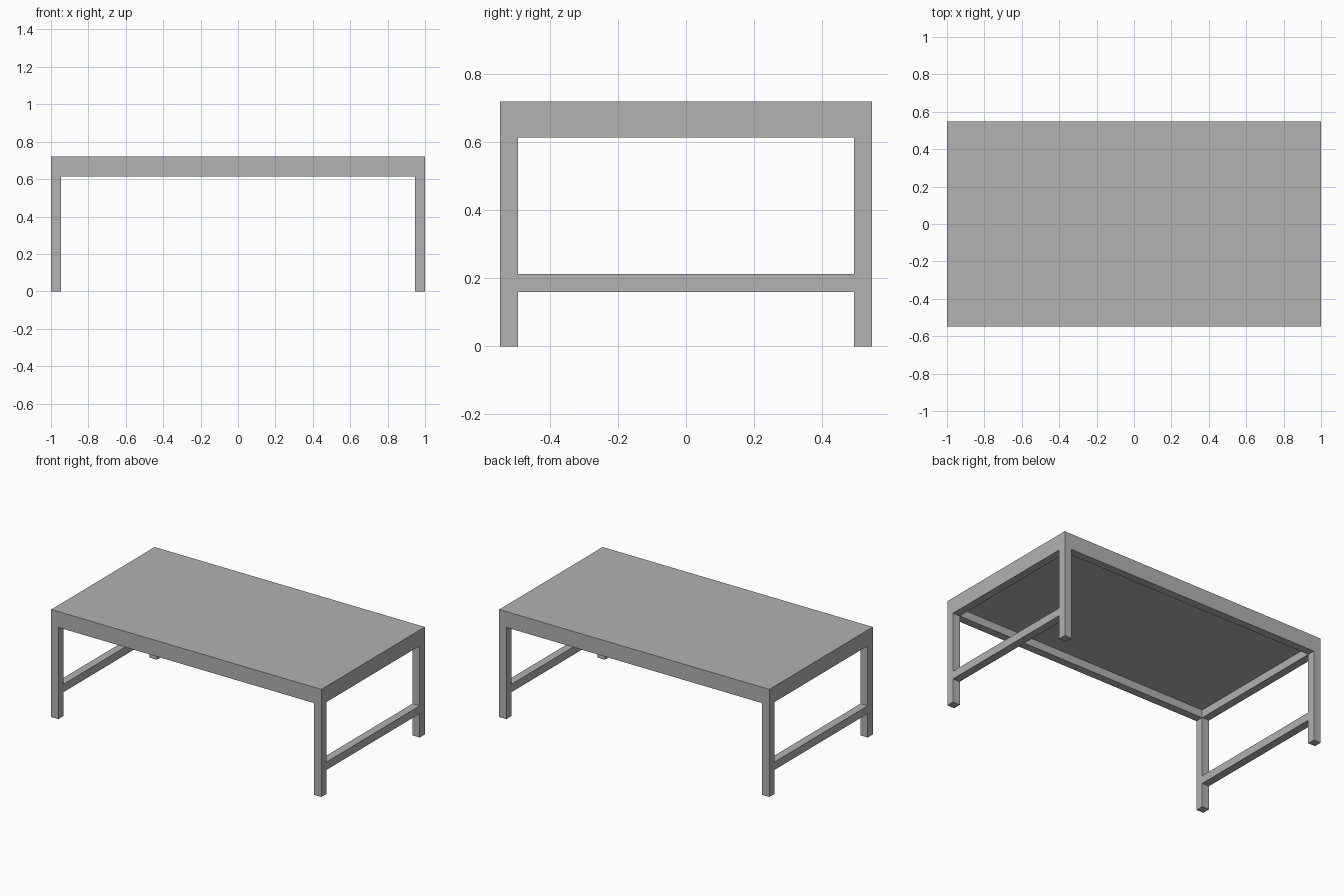
import bpy

cube = bpy.data.objects.get("Cube")
if cube:
    bpy.data.objects.remove(cube, do_unlink=True)

# One grey finish for the whole table
grey = bpy.data.materials.new("plain_grey")
grey.use_nodes = True
colour = (0.445, 0.445, 0.445, 1)
grey.diffuse_color = colour
grey.node_tree.nodes["Principled BSDF"].inputs["Base Color"].default_value = colour


def box(name, low, high):
    """Axis-aligned box between two opposite corners."""
    centre = [(a + b) / 2 for a, b in zip(low, high)]
    size = [abs(b - a) for a, b in zip(low, high)]
    bpy.ops.mesh.primitive_cube_add(size=1, location=centre)
    obj = bpy.context.object
    obj.name = name
    obj.scale = size
    bpy.ops.object.transform_apply(location=False, rotation=False, scale=True)
    obj.data.materials.append(grey)
    return obj


X, Y = 1.0, 0.547            # half length and half width
BAR = 0.053                  # square bar thickness
TOP = 0.72
SLAB = TOP - BAR             # underside of the table top
RAIL = SLAB - BAR            # underside of the apron rails
STRETCH = 0.16               # underside of the stretchers
IX, IY = X - BAR, Y - BAR    # inner faces of the legs

# Table top
box("table_top", (-X, -Y, SLAB), (X, Y, TOP))

# Long apron rails
for side, s in (("front", -1), ("back", 1)):
    box(side + "_rail", (-X, s * IY, RAIL), (X, s * Y, SLAB))

for side, s in (("right", -1), ("left", 1)):
    # Short apron rails and low stretchers between the legs
    box(side + "_rail", (s * IX, -IY, RAIL), (s * X, IY, SLAB))
    box(side + "_stretcher", (s * IX, -IY, STRETCH), (s * X, IY, STRETCH + BAR))
    # Corner legs
    for end, e in (("front", -1), ("back", 1)):
        box(f"{end}_{side}_leg", (s * IX, e * IY, 0), (s * X, e * Y, RAIL))
